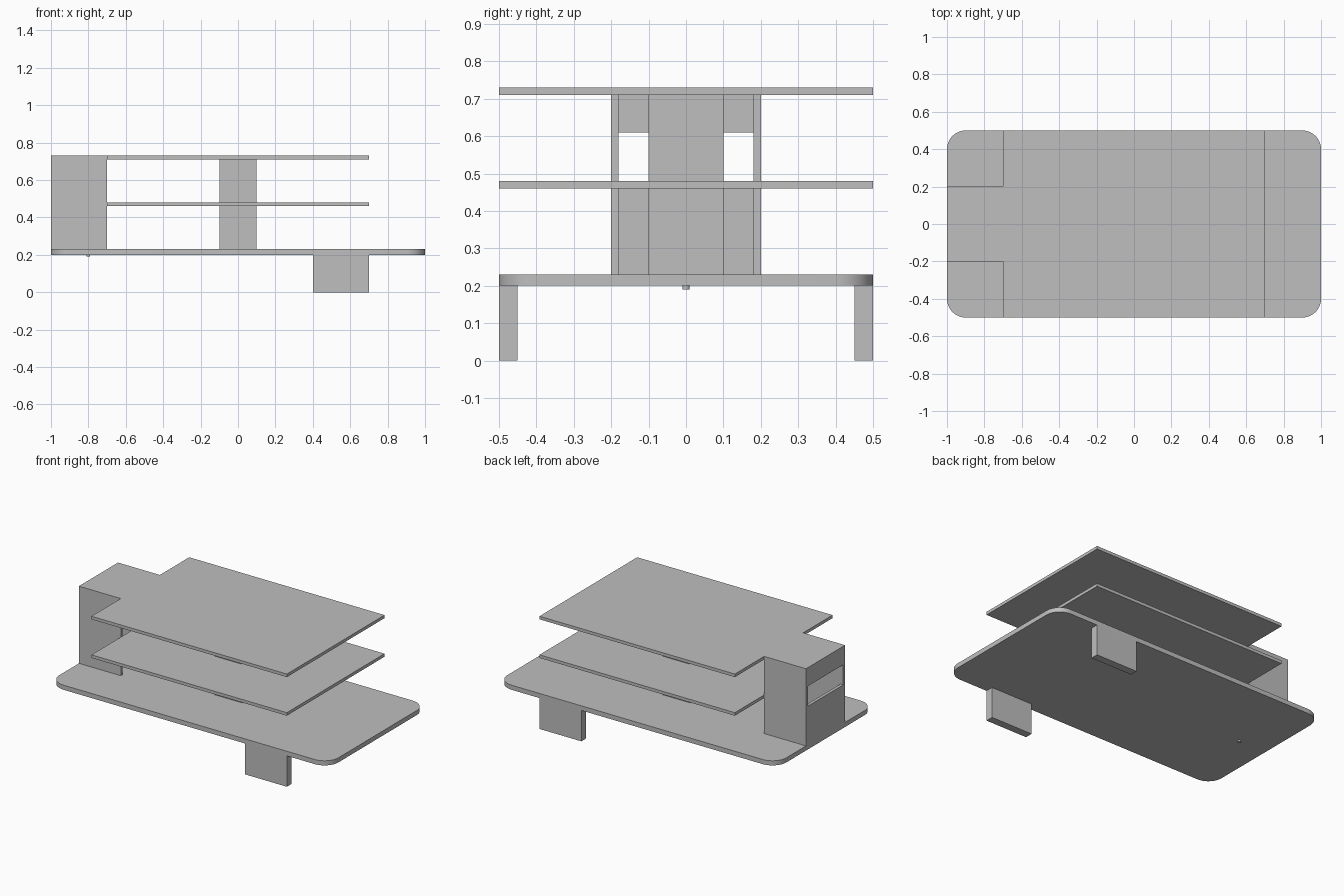
import bpy, math

cube = bpy.data.objects.get("Cube")
if cube:
    bpy.data.objects.remove(cube, do_unlink=True)

# Single grey finish
grey = bpy.data.materials.new("plain_grey")
grey.use_nodes = True
colour = (0.52, 0.52, 0.52, 1)
grey.diffuse_color = colour
grey.node_tree.nodes["Principled BSDF"].inputs["Base Color"].default_value = colour


def box(name, x, y, z):
    """Axis-aligned box from (low, high) ranges."""
    bpy.ops.mesh.primitive_cube_add(size=1)
    ob = bpy.context.object
    ob.name = ob.data.name = name
    ranges = (x, y, z)
    for v in ob.data.vertices:
        v.co = [lo + (c + 0.5) * (hi - lo) for c, (lo, hi) in zip(v.co, ranges)]
    ob.data.materials.append(grey)
    return ob


def apply(ob, mod):
    bpy.context.view_layer.objects.active = ob
    bpy.ops.object.modifier_apply(modifier=mod.name)


def cut(ob, *ranges):
    """Remove a box-shaped volume from an object."""
    cutter = box("cutter", *ranges)
    cutter.hide_render = True
    mod = ob.modifiers.new("cut", 'BOOLEAN')
    mod.operation, mod.solver, mod.object = 'DIFFERENCE', 'EXACT', cutter
    apply(ob, mod)
    bpy.data.objects.remove(cutter, do_unlink=True)


# Base board with rounded corners
base = box("base_board", (-1, 1), (-0.5, 0.5), (0.2, 0.23))
weights = base.data.attributes.new("bevel_weight_edge", 'FLOAT', 'EDGE')
for e in base.data.edges:
    a, b = (base.data.vertices[i].co for i in e.vertices)
    weights.data[e.index].value = float(abs(a.z - b.z) > 0.01)
bevel = base.modifiers.new("corners", 'BEVEL')
bevel.limit_method, bevel.width, bevel.segments = 'WEIGHT', 0.1, 12
bevel.use_clamp_overlap = False
apply(base, bevel)
bpy.ops.object.select_all(action='DESELECT')
base.select_set(True)
bpy.ops.object.shade_smooth_by_angle(angle=math.radians(30))

# Two legs under the long edges
for side, y in (("front", (-0.5, -0.45)), ("back", (0.45, 0.5))):
    box(side + "_leg", (0.4, 0.7), y, (0, 0.2))

# Central post and the two shelves
box("lower_post", (-0.1, 0.1), (-0.1, 0.1), (0.23, 0.46))
box("upper_post", (-0.1, 0.1), (-0.1, 0.1), (0.48, 0.71))
for name, z in (("lower_shelf", 0.46), ("upper_shelf", 0.71)):
    box(name, (-0.7, 0.7), (-0.5, 0.5), (z, z + 0.02))

# Hollow end tower, open towards the shelves, with a window in its outer wall
tower = box("end_tower", (-1, -0.7), (-0.2, 0.2), (0.23, 0.73))
cut(tower, (-0.98, -0.6), (-0.18, 0.18), (0.2, 0.71))
cut(tower, (-1.1, -0.9), (-0.18, 0.18), (0.48, 0.61))

# Small stud under the tower
bpy.ops.mesh.primitive_cylinder_add(vertices=24, radius=0.01, depth=0.01,
                                    location=(-0.8, 0, 0.195))
stud = bpy.context.object
stud.name = "underside_stud"
stud.data.materials.append(grey)
bpy.ops.object.shade_smooth_by_angle(angle=math.radians(30))
